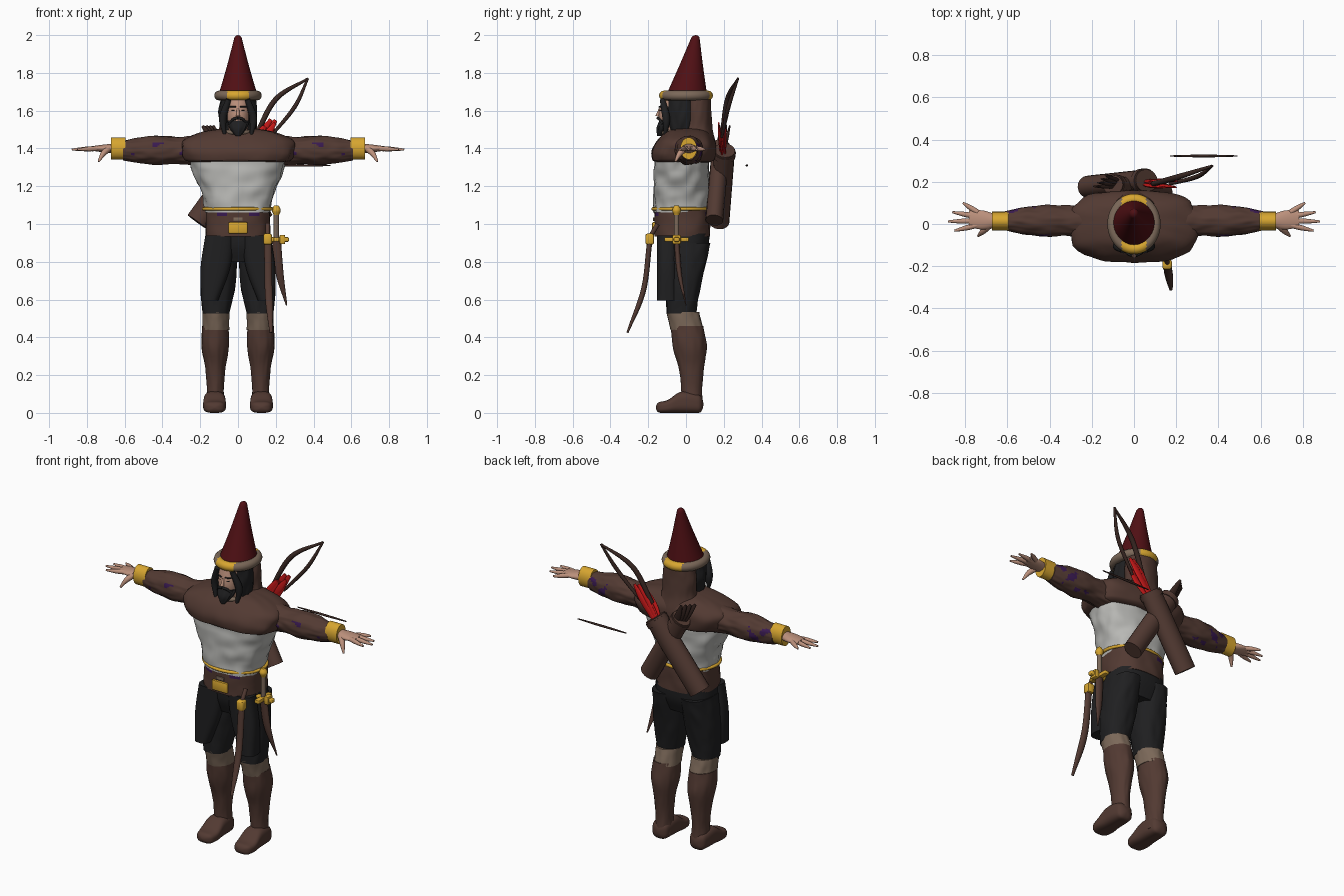
import bpy, bmesh, math, random
from mathutils import Vector, noise

random.seed(4)
if "Cube" in bpy.data.objects:
    bpy.data.objects.remove(bpy.data.objects["Cube"])


def material(name, red, green, blue):
    mat = bpy.data.materials.new(name)
    mat.use_nodes = True
    mat.diffuse_color = (red, green, blue, 1)
    mat.node_tree.nodes["Principled BSDF"].inputs["Base Color"].default_value = mat.diffuse_color
    return mat


BROWN = material("leather brown", .085, .042, .032)
DARK = material("dark wood", .04, .02, .016)
BLACK = material("black cloth", .014, .014, .015)
WHITE = material("grey white linen", .48, .48, .46)
GOLD = material("gold", .68, .38, .03)
SKIN = material("skin", .5, .28, .2)
TAUPE = material("taupe fur", .2, .14, .1)
RED = material("bright red", .6, .01, .01)
WINE = material("wine red", .08, .005, .007)
PURPLE = material("purple", .04, .01, .08)


def finish(name, mesh_data, mats, mirror=False, rule=None):
    """Turn a bmesh into a shaded object; rule picks the material from a face centre."""
    bmesh.ops.recalc_face_normals(mesh_data, faces=mesh_data.faces[:])
    if rule:
        for face in mesh_data.faces:
            face.material_index = int(rule(face.calc_center_median()))
    mesh = bpy.data.meshes.new(name)
    mesh_data.to_mesh(mesh)
    mesh_data.free()
    for mat in mats:
        mesh.materials.append(mat)
    part = bpy.data.objects.new(name, mesh)
    bpy.context.collection.objects.link(part)
    bpy.ops.object.select_all(action='DESELECT')
    part.select_set(True)
    bpy.context.view_layer.objects.active = part
    bpy.ops.object.shade_smooth_by_angle(angle=math.radians(45))
    if mirror:
        part.modifiers.new("Mirror", 'MIRROR').use_mirror_merge = False


def at(values, t):
    """Smooth curve through evenly spaced values, or a constant."""
    if isinstance(values, (int, float)):
        return values
    last = len(values) - 1
    i = min(int(t * last), last - 1)
    f = t * last - i
    b, c = values[i], values[i + 1]
    a = values[i - 1] if i > 0 else b * 2 - c
    d = values[i + 2] if i + 1 < last else c * 2 - b
    return b + ((c - a) + ((a * 2 - b * 5 + c * 4 - d) + (b * 3 - a - c * 3 + d) * f) * f) * (f / 2)


def circle(count):
    return [(math.cos(math.tau * i / count), math.sin(math.tau * i / count)) for i in range(count)]


def bridge(rings, closed=False):
    mesh_data = bmesh.new()
    loops = [[mesh_data.verts.new(p) for p in ring] for ring in rings]
    for a, b in zip(loops, loops[1:] + loops[:1] if closed else loops[1:]):
        for i in range(len(a)):
            mesh_data.faces.new((a[i - 1], a[i], b[i], b[i - 1]))
    if not closed:
        mesh_data.faces.new(loops[0])
        mesh_data.faces.new(loops[-1])
    return mesh_data


def loft(name, mats, start, end, half_u, half_v, mid_u=0, mid_v=0, axis='Z', square=2,
         cap=0, rough=0, steps=24, mirror=False, rule=None):
    """Rounded sections along an axis; cap rounds the ends, rough adds folds."""
    rings = []
    for step in range(steps + 1):
        t = (1 - math.cos(math.pi * step / steps)) / 2
        w = start + (end - start) * t
        edge = min(t, 1 - t)
        shrink = max(math.sqrt(1 - (1 - edge / cap) ** 2), .03) if edge < cap else 1
        ring = []
        for c, s in circle(56):
            k = shrink * (abs(c) ** square + abs(s) ** square) ** (-1 / square)
            k *= 1 + rough * noise.noise(Vector((c * 3, s * 3, w * 14)))
            u = at(mid_u, t) + at(half_u, t) * c * k
            v = at(mid_v, t) + at(half_v, t) * s * k
            ring.append({'X': (w, u, v), 'Y': (u, w, v), 'Z': (u, v, w)}[axis])
        rings.append(ring)
    finish(name, bridge(rings), mats, mirror, rule)


def tube(name, mat, path, radius, flat=1, mirror=False, steps=20):
    path = [Vector(p) for p in path]
    rings = []
    for step in range(steps + 1):
        t = step / steps
        along = (at(path, min(t + .02, 1)) - at(path, max(t - .02, 0))).normalized()
        u = along.cross(Vector((0, 1, 0) if abs(along.y) < .9 else (0, 0, 1))).normalized()
        v = along.cross(u) * flat
        rings.append([at(path, t) + (u * c + v * s) * at(radius, t) for c, s in circle(16)])
    finish(name, bridge(rings), [mat], mirror)


def hoop(name, mats, centre, width, depth, thick, rule=None):
    rings = [[Vector(centre) + Vector(((width + thick * p) * c, (depth + thick * p) * s, thick * q))
              for p, q in circle(12)] for c, s in circle(64)]
    finish(name, bridge(rings, True), mats, rule=rule)


def box(name, mat, centre, size):
    mesh_data = bmesh.new()
    bmesh.ops.create_cube(mesh_data, size=1)
    for vert in mesh_data.verts:
        vert.co = Vector(centre) + vert.co * Vector(size)
    bmesh.ops.bevel(mesh_data, geom=mesh_data.edges[:], offset=min(size) / 4, segments=2,
                    affect='EDGES', profile=.5)
    finish(name, mesh_data, [mat])


# Hat with a gold-patched fur rim
loft("hat_cone", [WINE], 1.66, 2, half_u=(.11, .06, .016), half_v=(.115, .065, .018),
     mid_v=(0, .026, .052), cap=.04)
hoop("hat_rim", [TAUPE, GOLD], (0, 0, 1.68), width=.1, depth=.117, thick=.026,
     rule=lambda c: abs(c.x) < .06)

# Head, hair and hood
loft("face", [SKIN], 1.44, 1.68, half_u=(.05, .058, .066), half_v=.064, mid_v=(-.03, -.08, -.06))
tube("nose", SKIN, [(0, -.138, 1.61), (0, -.152, 1.57)], radius=(.006, .01))
loft("hair", [BLACK], 1.47, 1.68, half_u=(.085, .1, .09), half_v=(.06, .08, .08), mid_v=-.025,
     square=2.4, rough=.08)
tube("hair_locks", BLACK, [(.05, -.125, 1.66), (.08, -.105, 1.56), (.07, -.11, 1.47)],
     radius=(.014, .02, .008), mirror=True)
loft("beard", [BLACK], 1.465, 1.548, half_u=(.012, .045, .058), half_v=(.012, .036, .042),
     mid_v=(-.14, -.12, -.1), rough=.1)
tube("moustache", BLACK, [(0, -.15, 1.56), (.025, -.142, 1.555), (.045, -.122, 1.53)],
     radius=.007, mirror=True)
tube("eyebrows", BLACK, [(.012, -.142, 1.62), (.045, -.126, 1.62)], radius=.004, mirror=True)
tube("eyes", BLACK, [(.017, -.138, 1.6), (.034, -.13, 1.6)], radius=.003, mirror=True)
loft("hood", [BROWN], 1.42, 1.68, half_u=(.13, .1, .1, .09), half_v=(.1, .08, .075, .07),
     mid_v=.06, rough=.04)
hoop("collar", [TAUPE], (0, -.045, 1.485), width=.07, depth=.075, thick=.013)

# Shoulder cape, tunic, sash and belt
loft("shoulder_cape", [BROWN], 1.315, 1.51, half_u=(.27, .3, .29, .13), half_v=(.16, .17, .15, .09),
     mid_v=(-.02, .01), square=2.8, cap=.12, rough=.06)
loft("tunic", [WHITE], 1.06, 1.36, half_u=(.17, .19, .23, .26), half_v=.145, mid_v=-.025,
     square=2.6, rough=.07, steps=50)
loft("sash", [BROWN, PURPLE], .935, 1.075, half_u=.17, half_v=.147, mid_v=-.02, square=2.5, rough=.03,
     steps=40, rule=lambda c: .05 < abs(c.x) < .11 and 1.04 < c.z < 1.06)
hoop("belt_ring", [GOLD], (0, -.025, 1.08), width=.182, depth=.15, thick=.009)
box("buckle", GOLD, (0, -.168, .98), (.1, .022, .06))
box("buckle_top", TAUPE, (0, -.168, 1.025), (.05, .012, .02))

# Sleeves, cuffs and hands, all centred on the shoulder line
ARM = 1.4
loft("sleeves", [BROWN, PURPLE], .22, .61, half_u=(.08, .07, .075, .065, .045),
     half_v=(.08, .07, .077, .068, .052), mid_u=.015, mid_v=ARM - .01, axis='X', rough=.09, steps=50,
     mirror=True, rule=lambda c: c.x > .29 and c.z < ARM + .03 and noise.noise(c * 20) > .4)
loft("cuffs", [GOLD], .595, .672, half_u=.044, half_v=.058, mid_u=.014, mid_v=ARM, axis='X', mirror=True)
loft("palms", [SKIN], .65, .78, half_u=(.03, .045, .04), half_v=(.026, .02, .011), mid_u=(.014, .024),
     mid_v=ARM, axis='X', mirror=True)
for i, reach in enumerate((.81, .86, .88, .85)):
    root, tip = Vector((.74, .055 - .02 * i, ARM)), Vector((reach, .1 - .044 * i, ARM - .006))
    tube(f"fingers_{i}", SKIN, [root, root.lerp(tip, .5), tip], radius=(.013, .012, .005), mirror=True)
tube("thumbs", SKIN, [(.685, -.005, ARM), (.715, -.035, ARM - .03), (.738, -.057, ARM - .07)],
     radius=(.018, .014, .005), mirror=True)

# Trousers and coat flaps
loft("hips", [BLACK], .8, .95, half_u=(.14, .172, .168), half_v=(.1, .128, .135), mid_v=-.01, square=2.5)
loft("trousers", [BLACK], .525, .9, half_u=(.07, .09, .093, .086), half_v=(.078, .09, .11, .13),
     mid_u=(.117, .09), mid_v=(-.025, 0), square=2.3, rough=.04, mirror=True)
loft("coat_flaps", [BLACK], .595, .94, half_u=(.045, .078, .078), half_v=.053, mid_u=(.15, .12, .095),
     mid_v=-.1, square=2.8, mirror=True)

# Boots
loft("boot_cuffs", [TAUPE], .44, .535, half_u=.071, half_v=.086, mid_u=.117, mid_v=(.005, -.018),
     rough=.06, mirror=True)
loft("boots", [BROWN], .03, .46, half_u=(.05, .045, .055, .072, .07), half_v=(.055, .056, .068, .09, .085),
     mid_u=.12, mid_v=(.035, .03, .028, .02, .005), rough=.05, mirror=True)
SOLE = (.028, .034, .055, .055, .045)
loft("feet", [BROWN], -.16, .092, half_u=(.045, .06, .058, .055, .045), half_v=SOLE, mid_u=.124,
     mid_v=SOLE, axis='Y', square=3, cap=.1, mirror=True)

# Curved sword in its scabbard
tube("sword_scabbard", BROWN, [(.158, -.193, .9), (.162, -.225, .65), (.175, -.31, .425)],
     radius=(.02, .02, .019, .008), flat=.7)
box("sword_throat", GOLD, (.157, -.192, .92), (.046, .046, .06))
tube("sword_hook", BROWN, [(.157, -.185, .94), (.157, -.15, 1)], radius=.012)

# Dagger at the hip
HIP = Vector((.203, -.05, .918))
tube("dagger_grip", TAUPE, [HIP, HIP + Vector((0, 0, .15))], radius=.014)
tube("dagger_pommel", GOLD, [HIP + Vector((0, 0, .13)), HIP + Vector((0, 0, .18))], radius=(.015, .023, .012))
box("dagger_guard", GOLD, HIP + Vector((.012, 0, 0)), (.11, .03, .024))
box("dagger_guard_side", GOLD, HIP, (.03, .13, .022))
box("dagger_collar", GOLD, HIP + Vector((.032, 0, 0)), (.03, .045, .05))
tube("dagger_sheath", BROWN, [HIP, (.22, -.035, .74), (.257, 0, .57)], radius=(.024, .021, .004), flat=.6)

# Two crossed quivers on the back
for name, low, high, radius in (("arrow_quiver", (-.215, .175, 1.01), (.06, .205, 1.39), .064),
                                ("bow_quiver", (.135, .15, 1.02), (-.1, .185, 1.42), .055)):
    low, high = Vector(low), Vector(high)
    tube(name, BROWN, [low, high], radius, flat=.85)
    tube(name + "_rim", BROWN, [low.lerp(high, .92), low.lerp(high, .98)], radius * 1.06, flat=.88)
for i in range(9):
    drift = Vector([random.uniform(-.04, .04) for _ in 'xyz'])
    drift.y /= 2
    tube(f"arrow_feather_{i}", RED, [Vector((.05, .2, 1.36)) + drift / 2, Vector((.11, .195, 1.45)) + drift,
                                     Vector((.165, .19, 1.525)) + drift], radius=(.014, .02, .01), flat=.35)
for i in range(4):
    drift = Vector((1, 1, 0)) * (i - 1.5) * .018
    tube(f"quiver_flap_{i}", DARK, [Vector((-.09, .19, 1.4)) + drift / 2, Vector((-.16, .205, 1.52)) + drift],
         radius=(.02, .018, .008), flat=.5)

# Bow limbs above the quiver, and the loose arrow behind
BOW_TIP = (.37, .275, 1.77)
tube("bow_outer_limb", DARK, [(.09, .19, 1.46), (.2, .22, 1.66), BOW_TIP], radius=(.012, .014, .006))
tube("bow_inner_limb", DARK, [(.17, .19, 1.46), (.3, .225, 1.62), BOW_TIP], radius=(.008, .011, .006))
tube("loose_arrow", DARK, [(.17, .322, 1.31), (.49, .322, 1.31)], radius=(.003, .006, .006, .003))
